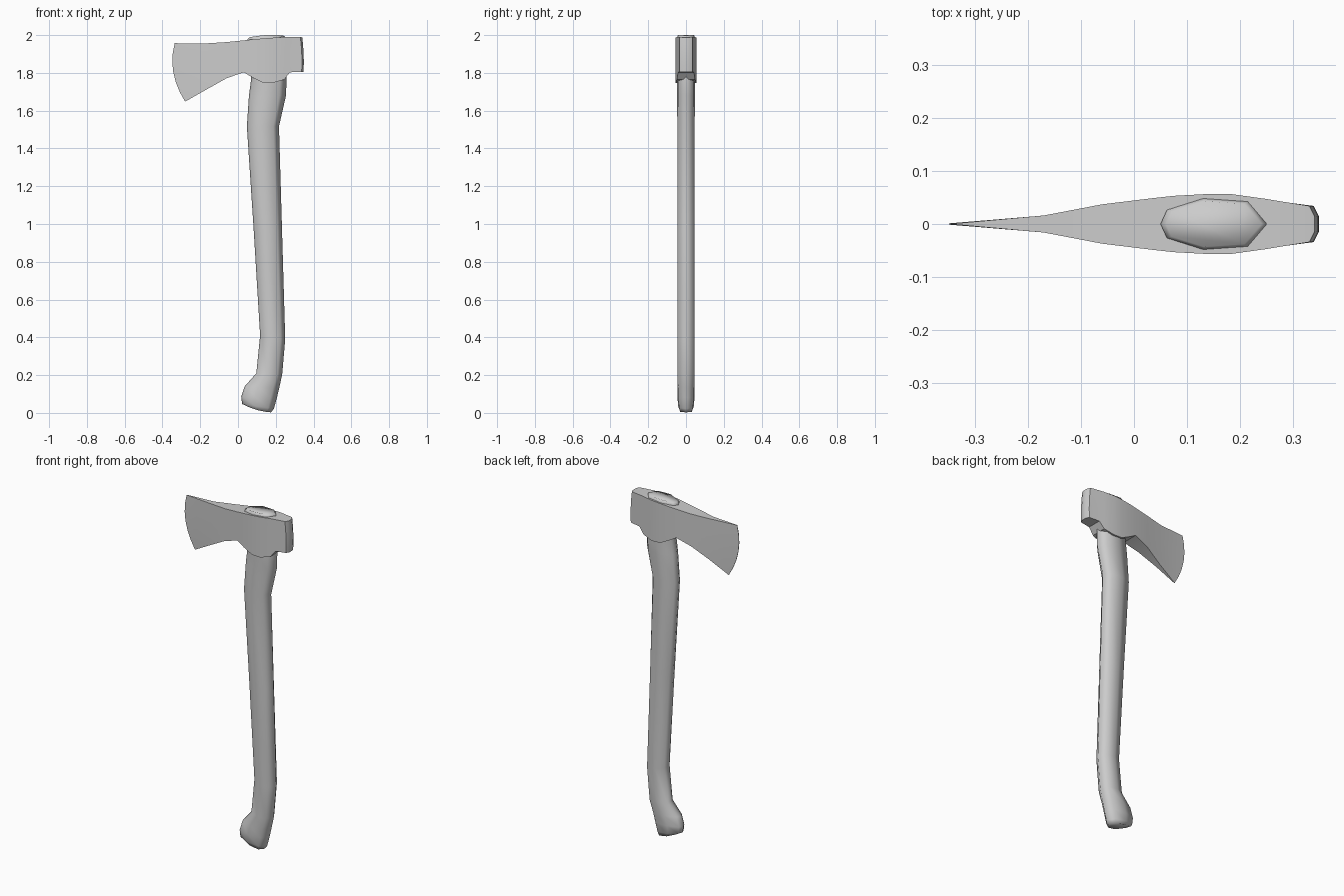
import bpy, bmesh


def finish(bm, name, angle=None):
    bmesh.ops.recalc_face_normals(bm, faces=bm.faces)
    me = bpy.data.meshes.new(name)
    bm.to_mesh(me)
    bm.free()
    ob = bpy.data.objects.new(name, me)
    bpy.context.collection.objects.link(ob)
    bpy.ops.object.select_all(action='DESELECT')
    ob.select_set(True)
    bpy.context.view_layer.objects.active = ob
    bpy.ops.object.shade_smooth_by_angle(angle=angle)
    return ob


def bridge(bm, rings):
    for a, b in zip(rings, rings[1:]):
        n = len(a)
        for i in range(n):
            j = (i + 1) % n
            bm.faces.new((a[i], a[j], b[j], b[i]))
    bm.faces.new(rings[0])
    bm.faces.new(rings[-1])


# Handle: eight-sided rings, each (front x, z), (back x, z), half width
half = [(0.06, 0.55), (0.40, 1.0), (0.82, 0.88)]
section = [(0, 0)] + half + [(1, 0)] + [(u, -w) for u, w in reversed(half)]
stations = [
    (0.055, 0.032, 0.175, 0.003, 0.034),
    (0.022, 0.047, 0.190, 0.022, 0.042),
    (0.017, 0.085, 0.206, 0.080, 0.045),
    (0.035, 0.140, 0.219, 0.135, 0.046),
    (0.097, 0.210, 0.234, 0.205, 0.046),
    (0.117, 0.410, 0.250, 0.390, 0.046),
    (0.083, 0.970, 0.233, 0.970, 0.046),
    (0.047, 1.517, 0.217, 1.517, 0.046),
    (0.058, 1.680, 0.254, 1.680, 0.047),
    (0.070, 1.770, 0.257, 1.766, 0.048),
    (0.050, 1.978, 0.250, 1.990, 0.048),
    (0.060, 1.988, 0.240, 1.998, 0.043),
]
bm = bmesh.new()
rings = []
for k, (xl, zl, xr, zr, w) in enumerate(stations):
    ring = []
    for u, v in section:
        z = zl + (zr - zl) * u
        if k == len(stations) - 1:
            z = min(2.0, z + 0.03 * u * (1 - u))
        elif k == 0:
            z = max(0.0, z - 0.024 * u * (1 - u))
        ring.append(bm.verts.new((xl + (xr - xl) * u, v * w, z)))
    rings.append(ring)
bridge(bm, rings)
finish(bm, "handle", 1.75)

# Head: vertical columns from bit to poll: top x, z, bottom x, z, half thickness, bulge
columns = [
    (-0.335, 1.957, -0.280, 1.648, 0.0012, 0.035),
    (-0.170, 1.956, -0.165, 1.713, 0.016, 0),
    (-0.060, 1.963, -0.060, 1.772, 0.037, 0),
    (0.030, 1.972, 0.030, 1.803, 0.048, 0),
    (0.075, 1.977, 0.075, 1.777, 0.053, 0),
    (0.130, 1.982, 0.130, 1.749, 0.056, 0),
    (0.185, 1.986, 0.185, 1.747, 0.056, 0),
    (0.250, 1.990, 0.245, 1.765, 0.047, 0),
    (0.280, 1.990, 0.275, 1.803, 0.042, 0),
    (0.330, 1.990, 0.337, 1.806, 0.034, 0.004),
    (0.340, 1.988, 0.347, 1.806, 0.014, 0.004),
]
N = 6
bm = bmesh.new()
rings = []
for xt, zt, xb, zb, t, bulge in columns:
    side = []
    for i in range(N + 1):
        u = i / N
        side.append((xt + (xb - xt) * u - 4 * u * (1 - u) * bulge * (1 if xt < 0 else -1),
                     zt + (zb - zt) * u))
    ring = [bm.verts.new((x, -t, z)) for x, z in side]
    ring += [bm.verts.new((x, t, z)) for x, z in reversed(side)]
    rings.append(ring)
bridge(bm, rings[:])
# split the curved end caps into strips so they follow the arc
for f in [f for f in bm.faces if len(f.verts) > 4]:
    bm.faces.remove(f)
for ring in (rings[0], rings[-1]):
    for i in range(N):
        bm.faces.new((ring[i], ring[i + 1], ring[-2 - i], ring[-1 - i]))
finish(bm, "axe_head", 0.6)
